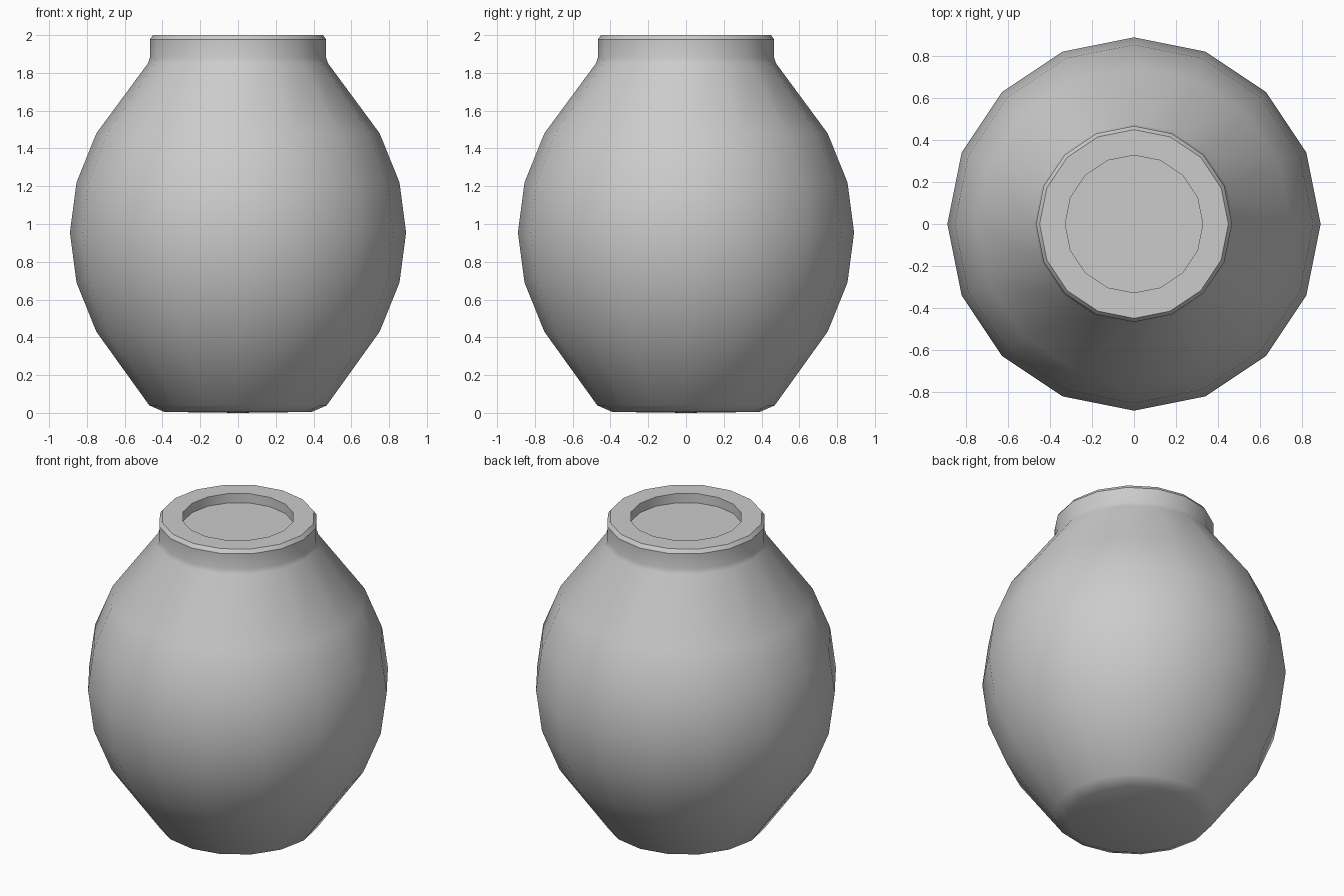
import bpy, bmesh, math
from mathutils import Matrix, Vector

if "Cube" in bpy.data.objects:
    bpy.data.objects.remove(bpy.data.objects["Cube"])

SIDES = 16

def lathe(name, profile, smooth_angle=35):
    """Spin a (radius, height) profile around z; end points on the axis close it."""
    bm = bmesh.new()
    verts = [bm.verts.new((r, 0, z)) for r, z in profile]
    edges = [bm.edges.new(pair) for pair in zip(verts, verts[1:])]
    bmesh.ops.spin(bm, geom=verts + edges, cent=(0, 0, 0), axis=(0, 0, 1),
                   angle=math.tau, steps=SIDES, use_merge=True)
    bmesh.ops.remove_doubles(bm, verts=bm.verts, dist=0.0005)
    bmesh.ops.recalc_face_normals(bm, faces=bm.faces)
    mesh = bpy.data.meshes.new(name)
    bm.to_mesh(mesh)
    bm.free()
    obj = bpy.data.objects.new(name, mesh)
    bpy.context.collection.objects.link(obj)
    bpy.ops.object.select_all(action='DESELECT')
    obj.select_set(True)
    bpy.context.view_layer.objects.active = obj
    bpy.ops.object.shade_smooth_by_angle(angle=math.radians(smooth_angle))
    return obj

# Round-bellied pot: base, belly, neck, rim and shallow recessed mouth
lathe("pot", [
    (0, 0), (0.39, 0.005), (0.47, 0.04),                    # base
    (0.75, 0.43), (0.855, 0.69), (0.89, 0.955),             # lower belly
    (0.855, 1.22), (0.75, 1.48), (0.477, 1.85),             # shoulder
    (0.467, 1.88), (0.467, 1.977), (0.45, 2.0),             # neck and rim
    (0.328, 2.0), (0.328, 1.94), (0, 1.94),                 # recessed mouth
])
